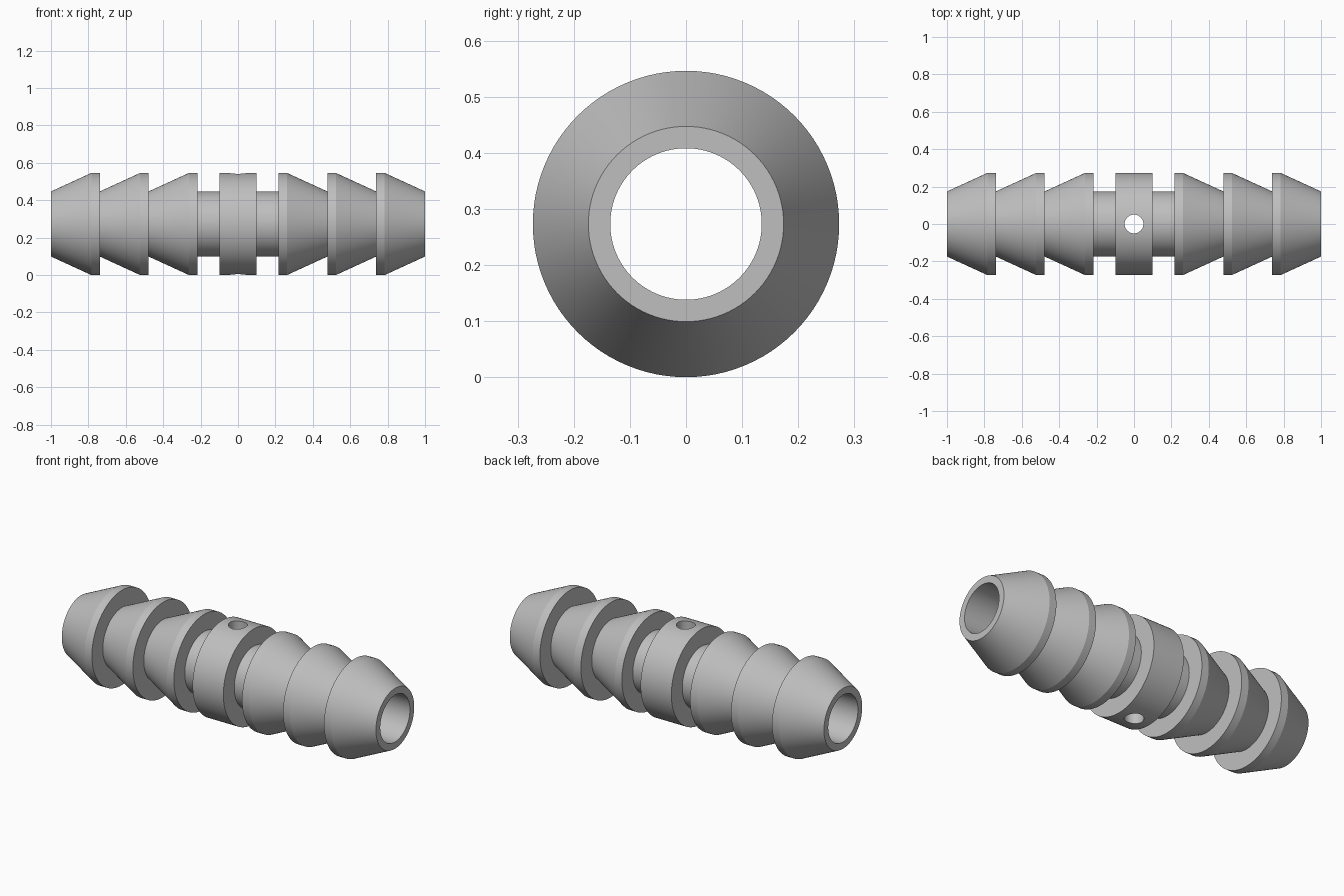
import bpy
import bmesh
import math
from mathutils import Vector

cube = bpy.data.objects.get("Cube")
if cube:
    bpy.data.objects.remove(cube, do_unlink=True)

R_OUT, R_NECK, R_BORE, R_HOLE = 0.273, 0.174, 0.135, 0.05
COLLAR, BARB_START, BARB_FLAT = 0.098, 0.217, 0.045
BARBS = 3
PITCH = (1 - BARB_START) / BARBS
SEGMENTS = 96

gray = bpy.data.materials.new("light_gray_plastic")
gray.use_nodes = True
color = (0.52, 0.52, 0.52, 1)
gray.diffuse_color = color
gray.node_tree.nodes["Principled BSDF"].inputs["Base Color"].default_value = color

# Outer profile of one half: collar, neck, then the row of barbs
half = [(COLLAR, R_OUT), (COLLAR, R_NECK), (BARB_START, R_NECK)]
for i in range(BARBS):
    x = BARB_START + i * PITCH
    half += [(x, R_OUT), (x + BARB_FLAT, R_OUT), (x + PITCH, R_NECK)]

# Mirrored profile, closed along the bore (extra bore points beside the cross hole)
outline = [(-x, r) for x, r in reversed(half)] + half
outline += [(x, R_BORE) for x in (1, COLLAR, -COLLAR, -1)]

# Revolve the profile about the x axis
bm = bmesh.new()
verts = [bm.verts.new((x, 0, r)) for x, r in outline]
edges = [bm.edges.new((v, verts[(i + 1) % len(verts)])) for i, v in enumerate(verts)]
bmesh.ops.spin(bm, geom=verts + edges, cent=(0, 0, 0), axis=(1, 0, 0),
               angle=math.tau, steps=SEGMENTS, use_merge=True)
bmesh.ops.remove_doubles(bm, verts=bm.verts[:], dist=1e-5)
bmesh.ops.recalc_face_normals(bm, faces=bm.faces[:])
bmesh.ops.translate(bm, verts=bm.verts[:], vec=Vector((0, 0, R_OUT)))
mesh = bpy.data.meshes.new("barbed_connector")
bm.to_mesh(mesh)
bm.free()
mesh.materials.append(gray)
connector = bpy.data.objects.new("barbed_connector", mesh)
bpy.context.collection.objects.link(connector)

# Vertical hole through both walls of the collar
bpy.ops.mesh.primitive_cylinder_add(vertices=48, radius=R_HOLE, depth=1,
                                    location=(0, 0, R_OUT))
cutter = bpy.context.object
cutter.name = "hole_cutter"
cutter.hide_render = True
cutter.data.materials.append(gray)
cut = connector.modifiers.new("cross_hole", 'BOOLEAN')
cut.operation = 'DIFFERENCE'
cut.solver = 'EXACT'
cut.object = cutter

bpy.ops.object.select_all(action='DESELECT')
connector.select_set(True)
bpy.context.view_layer.objects.active = connector
bpy.ops.object.modifier_apply(modifier=cut.name)
bpy.data.objects.remove(cutter, do_unlink=True)

# Smooth round walls, crisp steps
bpy.ops.object.shade_smooth_by_angle(angle=math.radians(20))
